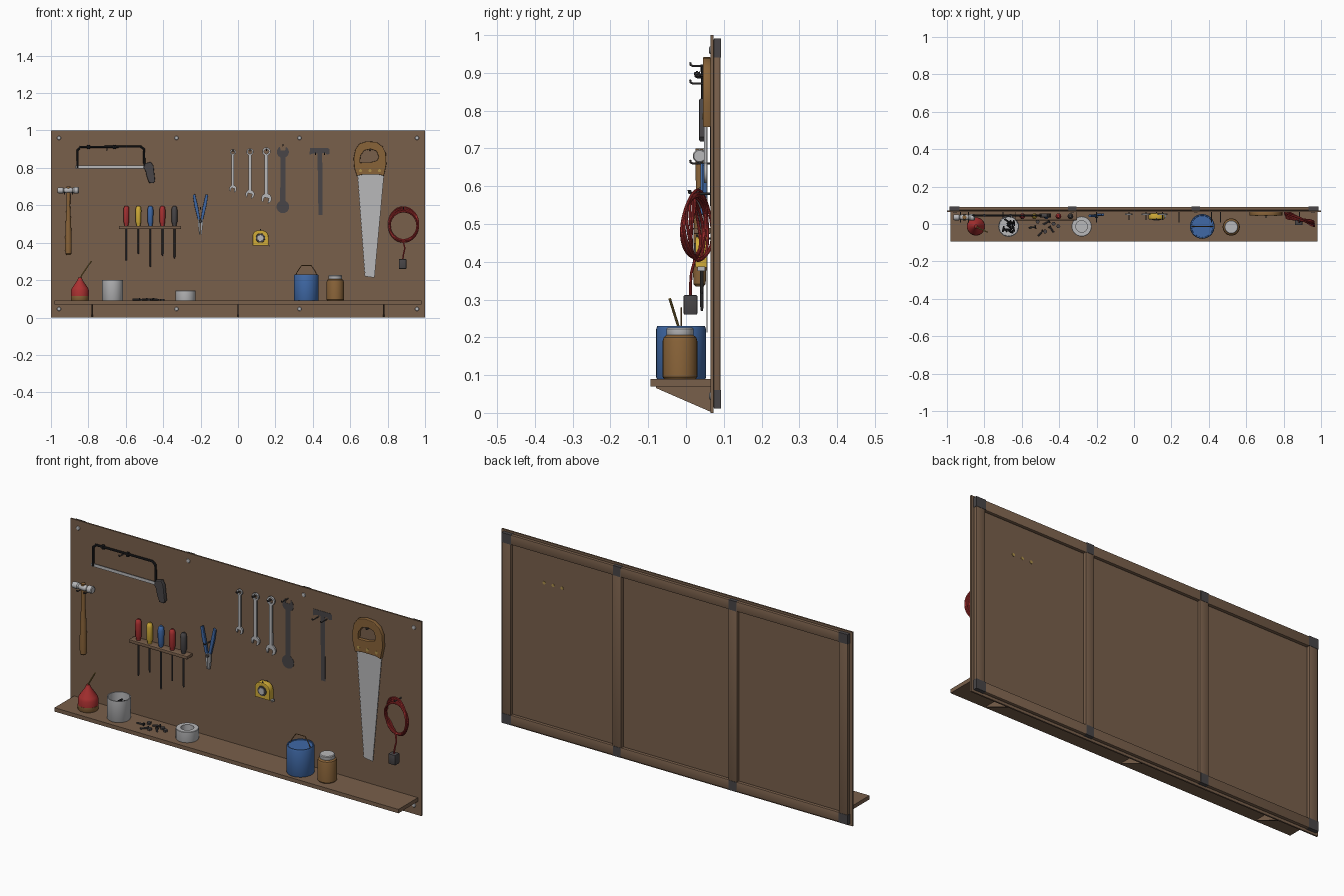
import bpy, bmesh, math, random
from math import sin, cos, radians, pi
from mathutils import Matrix, Vector

random.seed(4)


def material(name, rgb):
    m = bpy.data.materials.new(name)
    m.diffuse_color = (*rgb, 1)
    return m


BOARD = material("board brown", (0.19, 0.115, 0.07))
WOOD = material("handle wood", (0.25, 0.125, 0.04))
STEEL = material("steel", (0.48, 0.48, 0.49))
GREY = material("dark grey", (0.065, 0.06, 0.063))
BLACK = material("black", (0.016, 0.016, 0.018))
RED = material("red", (0.40, 0.03, 0.03))
YELLOW = material("yellow", (0.65, 0.42, 0.04))
BLUE = material("blue", (0.05, 0.14, 0.38))
BRASS = material("brass", (0.42, 0.28, 0.07))


def finish(name, me, mat, smooth=True):
    me.name = name
    me.materials.clear()
    me.materials.append(mat)
    if smooth:
        me.polygons.foreach_set("use_smooth", [True] * len(me.polygons))
        me.set_sharp_from_angle(angle=radians(35))
    ob = bpy.data.objects.new(name, me)
    bpy.context.collection.objects.link(ob)
    return ob


def box(name, x0, x1, y0, y1, z0, z1, mat, bevel=0):
    bm = bmesh.new()
    bmesh.ops.create_cube(bm, size=1)
    for v in bm.verts:
        v.co = ((x0 + x1) / 2 + v.co.x * (x1 - x0), (y0 + y1) / 2 + v.co.y * (y1 - y0),
                (z0 + z1) / 2 + v.co.z * (z1 - z0))
    if bevel:
        bmesh.ops.bevel(bm, geom=bm.edges[:], offset=bevel, segments=2, affect='EDGES', profile=0.5)
    me = bpy.data.meshes.new(name)
    bm.to_mesh(me)
    bm.free()
    return finish(name, me, mat, bool(bevel))


def lathe(name, profile, origin, mat, axis='Z', n=28):
    """Turn (radius, height) pairs about an axis, capping both ends."""
    rot = {'Z': Matrix(), 'X': Matrix.Rotation(pi / 2, 4, 'Y'), 'Y': Matrix.Rotation(pi / 2, 4, 'X')}[axis]
    bm = bmesh.new()
    rings = [[bm.verts.new((r * cos(2 * pi * i / n), r * sin(2 * pi * i / n), h)) for i in range(n)]
             for r, h in profile]
    for a, b in zip(rings, rings[1:]):
        for i in range(n):
            bm.faces.new((a[i], a[(i + 1) % n], b[(i + 1) % n], b[i]))
    bm.faces.new(rings[0])
    bm.faces.new(rings[-1])
    bmesh.ops.recalc_face_normals(bm, faces=bm.faces[:])
    bm.transform(Matrix.Translation(origin) @ rot)
    me = bpy.data.meshes.new(name)
    bm.to_mesh(me)
    bm.free()
    return finish(name, me, mat)


def from_curve(name, cu, mat, matrix=Matrix()):
    tmp = bpy.data.objects.new("temp", cu)
    bpy.context.collection.objects.link(tmp)
    dg = bpy.context.evaluated_depsgraph_get()
    me = bpy.data.meshes.new_from_object(tmp.evaluated_get(dg))
    bpy.data.objects.remove(tmp)
    bpy.data.curves.remove(cu)
    me.transform(matrix)
    return finish(name, me, mat)


def spline(cu, pts, cyclic):
    s = cu.splines.new('POLY')
    s.points.add(len(pts) - 1)
    for p, c in zip(s.points, pts):
        p.co = (*c, 1) if len(c) == 3 else (*c, 0, 1)
    s.use_cyclic_u = cyclic


def tube(name, pts, r, mat, cyclic=False):
    cu = bpy.data.curves.new(name, 'CURVE')
    cu.dimensions = '3D'
    cu.bevel_depth, cu.bevel_resolution, cu.use_fill_caps = r, 2, True
    spline(cu, pts, cyclic)
    return from_curve(name, cu, mat)


def plate(name, outline, y, thick, mat, holes=(), bevel=0):
    """Flat (x, z) outline, thickened about y."""
    cu = bpy.data.curves.new(name, 'CURVE')
    cu.dimensions, cu.fill_mode = '2D', 'BOTH'
    cu.extrude, cu.bevel_depth, cu.bevel_resolution, cu.offset = thick / 2 - bevel, bevel, 1, -bevel
    for pts in (outline, *holes):
        spline(cu, pts, True)
    return from_curve(name, cu, mat, Matrix.Translation((0, y, 0)) @ Matrix.Rotation(pi / 2, 4, 'X'))


def arc(cx, cz, r, a0, a1, n=16):
    return [(cx + r * cos(radians(a0 + (a1 - a0) * i / n)), cz + r * sin(radians(a0 + (a1 - a0) * i / n)))
            for i in range(n + 1)]


def hook(x, z, reach=0.012):
    tube("hook", [(x, 0.068, z), (x, reach + 0.006, z), (x, reach, z + 0.003), (x, reach - 0.001, z + 0.01)],
         0.0028, GREY)


# Board, shelf and triangular shelf brackets
box("back_board", -1, 1, 0.065, 0.073, 0, 1, BOARD)
box("shelf", -0.98, 0.98, -0.094, 0.065, 0.07, 0.09, BOARD)
for bx in (-0.78, 0, 0.78):
    bm = bmesh.new()
    f = bm.faces.new([bm.verts.new((bx - 0.004, y, z)) for y, z in
                      ((0.065, 0.003), (0.065, 0.07), (-0.08, 0.07), (-0.08, 0.066))])
    ext = bmesh.ops.extrude_face_region(bm, geom=[f])['geom']
    bmesh.ops.translate(bm, verts=[v for v in ext if isinstance(v, bmesh.types.BMVert)], vec=(0.008, 0, 0))
    bmesh.ops.recalc_face_normals(bm, faces=bm.faces[:])
    me = bpy.data.meshes.new("shelf_bracket")
    bm.to_mesh(me)
    bm.free()
    finish("shelf_bracket", me, BOARD, False)

# Rear frame with dark corner plates, and board screws
for z in (0.012, 0.94):
    box("frame_rail", -0.985, 0.985, 0.073, 0.091, z, z + 0.05, BOARD, 0.003)
for x in (-0.96, -0.33, 0.33, 0.96):
    box("frame_stile", x - 0.025, x + 0.025, 0.073, 0.0915, 0.014, 0.988, BOARD, 0.003)
    for z in (0.011, 0.941):
        w = 0.027 if abs(x) > 0.5 else 0.022
        box("frame_plate", x - w, x + w, 0.0735, 0.093, z, z + 0.05, GREY)
    for z in (0.045, 0.96):
        lathe("board_screw", [(0.011, 0), (0.009, 0.003), (0.004, 0.004)], (x * 0.997, 0.065, z), STEEL, 'Y', 16)

# Hacksaw
tube("hacksaw_frame", [(x, 0.046, z) for x, z in ((-0.858, 0.80), (-0.858, 0.895), (-0.842, 0.912), (-0.52, 0.914),
                       (-0.503, 0.90), (-0.5, 0.80))], 0.006, BLACK)
for x in (-0.8, -0.66):
    tube("frame_clip", [(x, 0.046, 0.902), (x, 0.046, 0.922)], 0.008, BLACK)
box("hacksaw_blade", -0.868, -0.485, 0.044, 0.047, 0.797, 0.813, STEEL)
plate("hacksaw_handle", [(-0.505, 0.80), (-0.495, 0.825), (-0.465, 0.832), (-0.452, 0.81), (-0.443, 0.73),
      (-0.452, 0.718), (-0.475, 0.72), (-0.487, 0.75), (-0.495, 0.785)], 0.046, 0.022, GREY, bevel=0.004)
hook(-0.7, 0.895, 0.03)

# Hammer with turned head and wooden handle
lathe("hammer_head", [(0.013, 0), (0.016, 0.006), (0.016, 0.03), (0.011, 0.036), (0.015, 0.045), (0.015, 0.072),
      (0.011, 0.08), (0.018, 0.088), (0.018, 0.11), (0.015, 0.114)], (-0.965, 0.036, 0.68), STEEL, 'X')
lathe("hammer_handle", [(0.011, 0), (0.016, 0.006), (0.018, 0.05), (0.015, 0.16), (0.010, 0.26), (0.011, 0.365)],
      (-0.907, 0.036, 0.335), WOOD)
for x in (-0.927, -0.885):
    hook(x, 0.66)

# Screwdriver rack
box("driver_rack", -0.637, -0.305, 0.02, 0.065, 0.474, 0.49, BOARD, 0.002)
for i, (mat, end) in enumerate(((RED, 0.305), (YELLOW, 0.34), (BLUE, 0.27), (RED, 0.33), (GREY, 0.315))):
    x = -0.597 + 0.0643 * i
    lathe("driver_handle", [(0.010, 0.49), (0.012, 0.502), (0.015, 0.51), (0.0155, 0.575), (0.013, 0.59), (0.007, 0.597)],
          (x, 0.042, 0), mat, n=12)
    lathe("driver_shaft", [(0.003, end), (0.0045, end + 0.01), (0.0045, 0.492)], (x, 0.042, 0), GREY, n=10)

# Pliers, two mirrored halves
for s, y in ((-1, 0.044), (1, 0.05)):
    X = lambda v: -0.201 + s * v
    plate("pliers_handle", [(X(0.028), 0.66), (X(0.041), 0.655), (X(0.033), 0.60), (X(0.014), 0.522),
          (X(0.001), 0.526), (X(0.012), 0.59)], y, 0.012, BLUE, bevel=0.002)
    plate("pliers_jaw", [(X(0.013), 0.525), (X(0.013), 0.495), (X(0.007), 0.445), (X(0.001), 0.445),
          (X(0.001), 0.525)], 0.047, 0.012, STEEL)
lathe("pliers_pivot", [(0.009, 0), (0.007, 0.012)], (-0.201, 0.044, 0.515), GREY, 'Y', 16)
hook(-0.201, 0.58)


# Wrenches: ring at the top, open jaw at the bottom
def wrench(name, x, top, bottom, ring, jaw, y, thick, mat, hole=True, turn=-15):
    zt, zb = top - ring, bottom + jaw
    a = 90 + turn
    notch = []
    for side, depth in ((-0.45, 0.25), (0.45, 0.25)):
        u, v = side * jaw, -depth * jaw + 0.4 * jaw
        t = radians(turn)
        notch.append((x + u * cos(t) - v * sin(t), zb + u * sin(t) + v * cos(t)))
    outline = arc(x, zt, ring, -65, 245) + arc(x, zb, jaw, 110, 242 + turn) + notch
    outline += arc(x, zb, jaw, 298 + turn, 430)
    plate(name, outline, y, thick, mat, [arc(x, zt, ring * 0.58, 0, 345, 15)] if hole else [])


for x, top, bottom, r in ((-0.027, 0.90, 0.668, 0.016), (0.064, 0.905, 0.635, 0.019), (0.152, 0.91, 0.608, 0.022)):
    wrench("wrench", x, top, bottom, r, r * 1.25, 0.052, 0.009, STEEL)
    hook(x, top - r + 0.004, 0.025)

# Painted outlines of missing tools, with their empty hooks
zc = 0.888
plate("wrench_shadow", arc(0.24, 0.592, 0.034, 115, 425) + arc(0.24, 0.885, 0.032, -65, 60)
      + [(0.252, 0.893), (0.228, 0.893)] + arc(0.24, 0.885, 0.032, 120, 245), 0.0645, 0.002, GREY)
plate("hammer_shadow", [(0.385, 0.905), (0.48, 0.905), (0.49, 0.90), (0.49, 0.875), (0.475, 0.87), (0.465, 0.88),
      (0.45, 0.878), (0.453, 0.548), (0.43, 0.548), (0.425, 0.878), (0.405, 0.878), (0.382, 0.87)],
      0.0645, 0.002, GREY)
hook(0.24, 0.918)
for x in (0.415, 0.463):
    hook(x, 0.872)

# Tape measure
plate("tape_case", [(0.078, 0.385), (0.163, 0.385), (0.163, 0.425)] + arc(0.128, 0.431, 0.035, 0, 90, 6)
      + arc(0.108, 0.436, 0.030, 90, 180, 6), 0.041, 0.033, YELLOW, bevel=0.004)
lathe("tape_ring", [(0.025, 0), (0.024, 0.003)], (0.12, 0.0245, 0.425), GREY, 'Y')
lathe("tape_hub", [(0.018, 0), (0.016, 0.004)], (0.12, 0.0235, 0.425), STEEL, 'Y')
box("tape_end", 0.16, 0.172, 0.031, 0.05, 0.384, 0.388, STEEL)
box("tape_lip", 0.169, 0.172, 0.031, 0.05, 0.376, 0.388, STEEL)
hook(0.12, 0.462, 0.03)

# Handsaw with toothed blade and through bolts
teeth = []
for i in range(25):
    t = i / 24
    teeth += [(0.637 + 0.038 * t, 0.755 - 0.525 * t), (0.642 + 0.038 * t, 0.745 - 0.525 * t)]
plate("saw_blade", teeth + [(0.73, 0.213), (0.78, 0.755), (0.76, 0.80), (0.65, 0.80)], 0.056, 0.003, STEEL)
plate("saw_handle", [(0.635, 0.757), (0.622, 0.80), (0.618, 0.85), (0.628, 0.90), (0.65, 0.93), (0.69, 0.942),
      (0.74, 0.938), (0.773, 0.915), (0.79, 0.88), (0.793, 0.82), (0.78, 0.757), (0.75, 0.765), (0.67, 0.765)],
      0.055, 0.021, WOOD, [[(0.652, 0.828), (0.655, 0.865), (0.675, 0.893), (0.71, 0.90), (0.74, 0.89),
                            (0.752, 0.86), (0.745, 0.84), (0.71, 0.83)]], bevel=0.003)
for x in (0.655, 0.706, 0.757):
    lathe("saw_bolt", [(0.008, -0.0315), (0.008, 0)], (x, 0.0435, 0.785), BRASS, 'Y', 14)
hook(0.706, 0.893, 0.035)

# Coiled cable with a hanging plug
for k in range(7):
    r, yaw, dz = 0.073 + 0.0027 * k, radians(-8 - 3 * k), random.uniform(-0.006, 0.006)
    pts = []
    for i in range(40):
        a = 2 * pi * i / 40
        u, v = r * cos(a), r * sin(a) * 1.02
        pts.append((0.885 + u * cos(yaw), 0.027 + u * sin(yaw) + 0.006 * sin(2 * a + k) + (k - 3) * 0.001, 0.494 + dz + v))
    tube("cable_loop", pts, 0.004, RED, True)
tube("cable_tail", [(0.865, 0.03, 0.42), (0.885, 0.022, 0.40), (0.892, 0.014, 0.37), (0.885, 0.012, 0.34),
                    (0.88, 0.012, 0.305)], 0.004, RED)
box("cable_plug", 0.86, 0.9, -0.006, 0.03, 0.26, 0.312, GREY, 0.003)
hook(0.885, 0.58, 0.008)

# Oil can
Y = -0.013
lathe("oil_can_base", [(0.047, 0.09), (0.049, 0.093), (0.049, 0.115)], (-0.845, Y, 0), WOOD)
lathe("oil_can_body", [(0.048, 0.114), (0.048, 0.145), (0.043, 0.158), (0.014, 0.2), (0.009, 0.215)],
      (-0.845, Y, 0), RED)
tube("oil_can_spout", [(-0.845, Y, 0.205), (-0.835, -0.02, 0.228), (-0.784, -0.043, 0.302)], 0.0035, BRASS)

# Open tin of fasteners
lathe("fastener_tin", [(0.054, 0.09), (0.056, 0.093), (0.056, 0.2), (0.051, 0.2), (0.050, 0.096)],
      (-0.67, Y, 0), STEEL)
for i in range(16):
    a, r = random.uniform(0, 2 * pi), random.uniform(0.0, 0.036)
    p, d = Vector((-0.67 + r * cos(a), Y + r * sin(a), 0.165)), Vector((cos(3 * a), sin(3 * a), 0.8)) * 0.013
    tube("tin_nail", [p - d, p + d], 0.005, BLACK)

# Loose bolts and nuts on the shelf
for x, y, a in ((-0.545, -0.018, 0.1), (-0.47, 0.006, 0.5), (-0.5, -0.05, 0.8), (-0.44, -0.03, 2.2)):
    d = Vector((cos(a), sin(a), 0))
    p = Vector((x, y, 0.096))
    tube("bolt_shank", [p - d * 0.018, p + d * 0.018], 0.0045, GREY)
    tube("bolt_head", [p + d * 0.015, p + d * 0.022], 0.008, BLACK)
for x, y in ((-0.515, 0.012), (-0.43, 0.002), (-0.475, -0.04), (-0.405, -0.012)):
    lathe("nut", [(0.005, 0.09), (0.011, 0.09), (0.011, 0.1), (0.005, 0.1)], (x, y, 0), GREY, n=6)

# Tape roll
lathe("tape_roll", [(0.031, 0.091), (0.031, 0.09), (0.053, 0.09), (0.054, 0.093), (0.054, 0.143), (0.052, 0.145),
      (0.031, 0.145), (0.031, 0.0915)], (-0.28, Y, 0), STEEL)

# Paint can with lid and wire handle
lathe("paint_can", [(0.064, 0.09), (0.066, 0.094), (0.066, 0.222), (0.063, 0.23), (0.058, 0.23), (0.057, 0.226)],
      (0.365, Y, 0), BLUE, n=36)
tube("paint_can_handle", [(x, Y, z) for x, z in ((0.308, 0.226), (0.317, 0.245), (0.34, 0.278), (0.392, 0.278),
                          (0.414, 0.245), (0.422, 0.226))], 0.0022, WOOD)

# Jar with steel lid
lathe("jar", [(0.042, 0.09), (0.046, 0.095), (0.046, 0.19), (0.043, 0.2), (0.034, 0.207)], (0.52, -0.016, 0), WOOD)
lathe("jar_lid", [(0.035, 0.205), (0.036, 0.207), (0.036, 0.222), (0.033, 0.226)], (0.52, -0.016, 0), STEEL)
